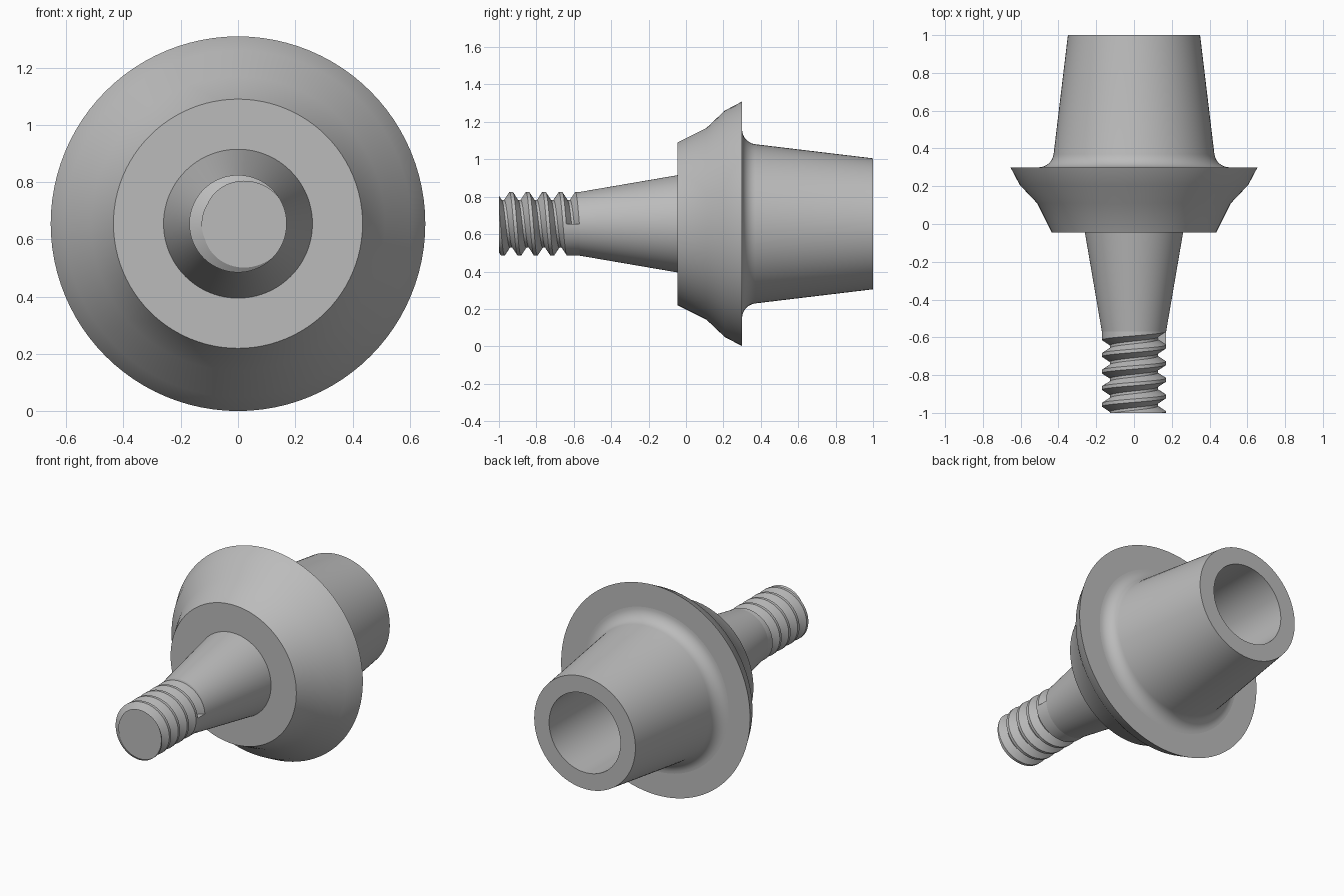
import bpy, bmesh
from math import cos, sin, pi, radians

AXIS_Z = 0.655      # height of the turning axis, which runs along y
SEGMENTS = 96

cube = bpy.data.objects.get("Cube")
if cube:
    bpy.data.objects.remove(cube)

grey = bpy.data.materials.new("metal_grey")
grey.use_nodes = True
colour = (0.5, 0.5, 0.5, 1)
grey.diffuse_color = colour
grey.node_tree.nodes["Principled BSDF"].inputs["Base Color"].default_value = colour


def skin(name, column, wall=None):
    """Join profile columns of (y, radius) points placed around the axis."""
    bm = bmesh.new()
    cols = []
    for i in range(SEGMENTS + 1):
        a = 2 * pi * i / SEGMENTS
        cols.append([bm.verts.new((r * cos(a), y, AXIS_Z + r * sin(a)))
                     for y, r in column(a)])
    for a, b in zip(cols, cols[1:]):
        for j in range(len(a) - 1):
            bm.faces.new((a[j], a[j + 1], b[j + 1], b[j]))
    if wall:
        bm.faces.new([bm.verts.new((r, y, AXIS_Z)) for y, r in wall])
    bmesh.ops.remove_doubles(bm, verts=bm.verts, dist=1e-5)
    mesh = bpy.data.meshes.new(name)
    bm.to_mesh(mesh)
    bm.free()
    mesh.materials.append(grey)
    obj = bpy.data.objects.new(name, mesh)
    bpy.context.collection.objects.link(obj)
    bpy.ops.object.select_all(action="DESELECT")
    obj.select_set(True)
    bpy.context.view_layer.objects.active = obj
    bpy.ops.object.shade_smooth_by_angle(angle=radians(30))
    return obj


# Tapered shank
skin("tapered_shank", lambda a: [(-0.57, 0.17), (-0.045, 0.26)])

# Collar with flat front and flat back rim
skin("collar", lambda a: [(-0.045, 0.26), (-0.045, 0.435), (0.11, 0.513),
                          (0.207, 0.605), (0.3, 0.654), (0.3, 0.505)])

# Hollow sleeve: fillet, tapered outside, end ring, bore
fillet = [(0.38 - 0.08 * cos(t), 0.505 - 0.08 * sin(t))
          for t in (radians(83) * k / 8 for k in range(9))]
sleeve = fillet + [(1, 0.35), (1, 0.247), (0.1, 0.247), (0.1, 0)]
skin("hollow_sleeve", lambda a: sleeve)

# Screw thread: a helical groove cut into a cylinder
PITCH, START, TIP, TOP = 0.088, -0.605, -1.0, -0.57
CREST, ROOT, HALF, FLAT = 0.17, 0.127, 0.035, 0.007


def groove_radius(y, centres):
    d = min(abs(y - c) for c in centres)
    t = min(max((d - FLAT) / (HALF - FLAT), 0), 1)
    return ROOT + (CREST - ROOT) * t


def thread_column(a):
    centres = [START - PITCH * (a / (2 * pi) + k) for k in range(6)]
    ys = [TOP] + [c + d for c in centres for d in (HALF, FLAT, -FLAT, -HALF)]
    points = [(max(y, TIP), groove_radius(max(y, TIP), centres)) for y in ys]
    return [(TIP, 0)] + points[::-1]


# The groove stops at a flat wall
wall = [(START - HALF, CREST), (START + HALF, CREST),
        (START + FLAT, ROOT), (START - FLAT, ROOT)]
skin("screw_thread", thread_column, wall)
